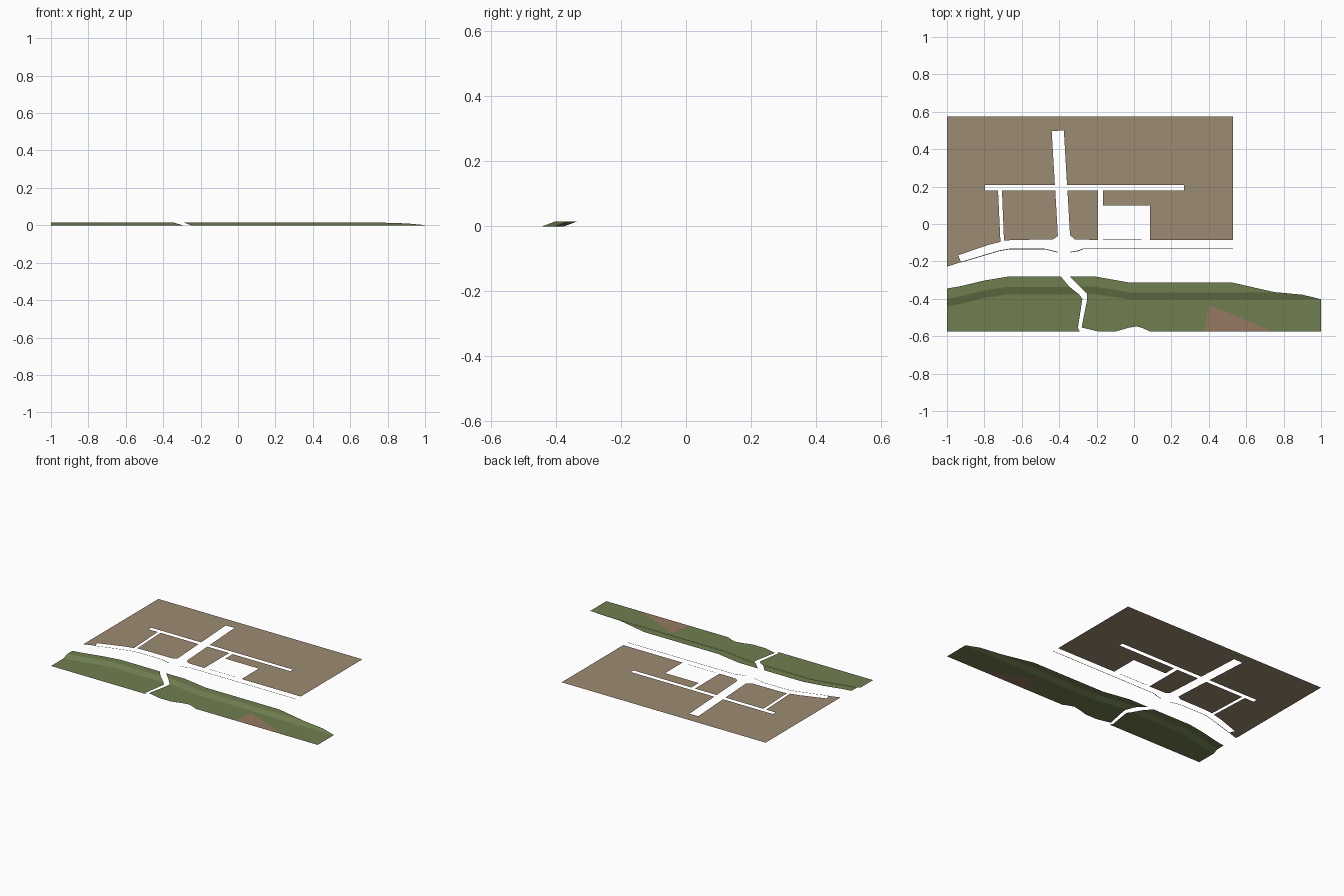
import bpy, bmesh

if "Cube" in bpy.data.objects:
    bpy.data.objects.remove(bpy.data.objects["Cube"])

TOP = 0.015   # level of the plateau above the lower meadow
EDGE = 0.575  # half depth of the model


def material(name, rgb):
    m = bpy.data.materials.new(name)
    m.diffuse_color = (*rgb, 1)
    m.use_nodes = True
    m.node_tree.nodes["Principled BSDF"].inputs["Base Color"].default_value = m.diffuse_color
    return m


def build(name, polygons, mat):
    """Mesh from polygons, welded and facing upwards."""
    bm = bmesh.new()
    for poly in polygons:
        f = bm.faces.new([bm.verts.new(p) for p in poly])
        f.normal_update()
        if f.normal.z < 0:
            f.normal_flip()
    bmesh.ops.remove_doubles(bm, verts=bm.verts, dist=0.0003)
    me = bpy.data.meshes.new(name)
    bm.to_mesh(me)
    bm.free()
    me.materials.append(mat)
    ob = bpy.data.objects.new(name, me)
    bpy.context.collection.objects.link(ob)
    return ob


def flat(points, z):
    return [(x, y, z) for x, y in points]


def verge(points, w=0.004):
    """Thin ribbon following a line."""
    return [flat([a, b, (b[0], b[1] - w), (a[0], a[1] - w)], TOP)
            for a, b in zip(points, points[1:])]


soil = material("soil", (0.33, 0.26, 0.17))
grass = material("grass", (0.16, 0.21, 0.08))
clay = material("clay", (0.30, 0.19, 0.12))

# Village ground: blocks left between the street openings
outer_block = [(-1, EDGE), (.53, EDGE), (.53, -.085), (.086, -.085), (.086, .10),
               (-.166, .10), (-.166, .18), (.267, .18), (.267, .208), (-.358, .208),
               (-.375, .5), (-.44, .497), (-.423, .208), (-.797, .208), (-.797, .18),
               (-.727, .18), (-.714, -.096), (-.78, -.112), (-.94, -.167),
               (-.925, -.204), (-1, -.228)]
west_block = [(-.706, .18), (-.421, .18), (-.407, -.064), (-.435, -.083),
              (-.64, -.085), (-.695, -.089)]
east_block = [(-.356, .18), (-.193, .18), (-.193, -.085), (-.316, -.083), (-.342, -.06)]
build("village_ground", [flat(p, TOP) for p in (outer_block, west_block, east_block)], soil)

# Narrow verges along the south side of the main road and the courtyard
build("road_verges",
      verge([(-.925, -.202), (-.72, -.141), (-.66, -.131), (-.48, -.131), (-.41, -.148)])
      + verge([(-.34, -.148), (-.30, -.142), (-.27, -.13), (.53, -.13)])
      + verge([(-.166, -.081), (.04, -.081)], .003), soil)


def bank(columns):
    """Upper strip and slope; each column holds back, crest and foot points."""
    faces, foot_line = [], []
    rows = []
    for back, crest, foot in columns:
        rise = crest[1] - foot[1]
        z = TOP * min(1, rise / 0.038)
        rows.append([(*back, z), (*crest, z), (*foot, 0)])
        foot_line.append(foot)
    for a, b in zip(rows, rows[1:]):
        for i in (0, 1):
            quad = []
            for p in (a[i], a[i + 1], b[i + 1], b[i]):
                if p not in quad:
                    quad.append(p)
            if len(quad) > 2:
                faces.append(quad)
    return faces, foot_line


def col(x, back, crest, foot):
    return (x, back), (x, crest), (x, foot)


# Grass bank west of the footpath
west, west_foot = bank([
    col(-1, -.345, -.401, -.442), col(-.93, -.333, -.387, -.427),
    col(-.8, -.302, -.356, -.396), col(-.68, -.282, -.336, -.376),
    ((-.39, -.282), (-.345, -.336), (-.294, -.376))])
meadow_w = west_foot + [(-.276, -.40), (-.30, -.555), (-.29, -EDGE), (-1, -EDGE)]
build("west_bank", west + [flat(meadow_w, 0)], grass)

# Grass bank east of the footpath, tapering out at its end
east, east_foot = bank([
    ((-.342, -.282), (-.29, -.334), (-.25, -.374)),
    col(-.2, -.282, -.336, -.376), col(-.02, -.314, -.366, -.404),
    col(.53, -.314, -.366, -.404), col(.75, -.364, -.366, -.404),
    col(.9, -.378, -.378, -.404), col(1, -.402, -.402, -.405)])
patch = [(.74, -EDGE), (.40, -.43), (.375, -EDGE)]
meadow_e = east_foot + [(1, -EDGE)] + patch + [
    (.086, -EDGE), (.05, -.558), (.015, -.547), (-.03, -.555), (-.10, -EDGE),
    (-.19, -EDGE), (-.28, -.553), (-.25, -.40)]
build("east_bank", east + [flat(meadow_e, 0)], grass)

# Bare earth patch in the meadow
build("earth_patch", [flat(patch, 0)], clay)
